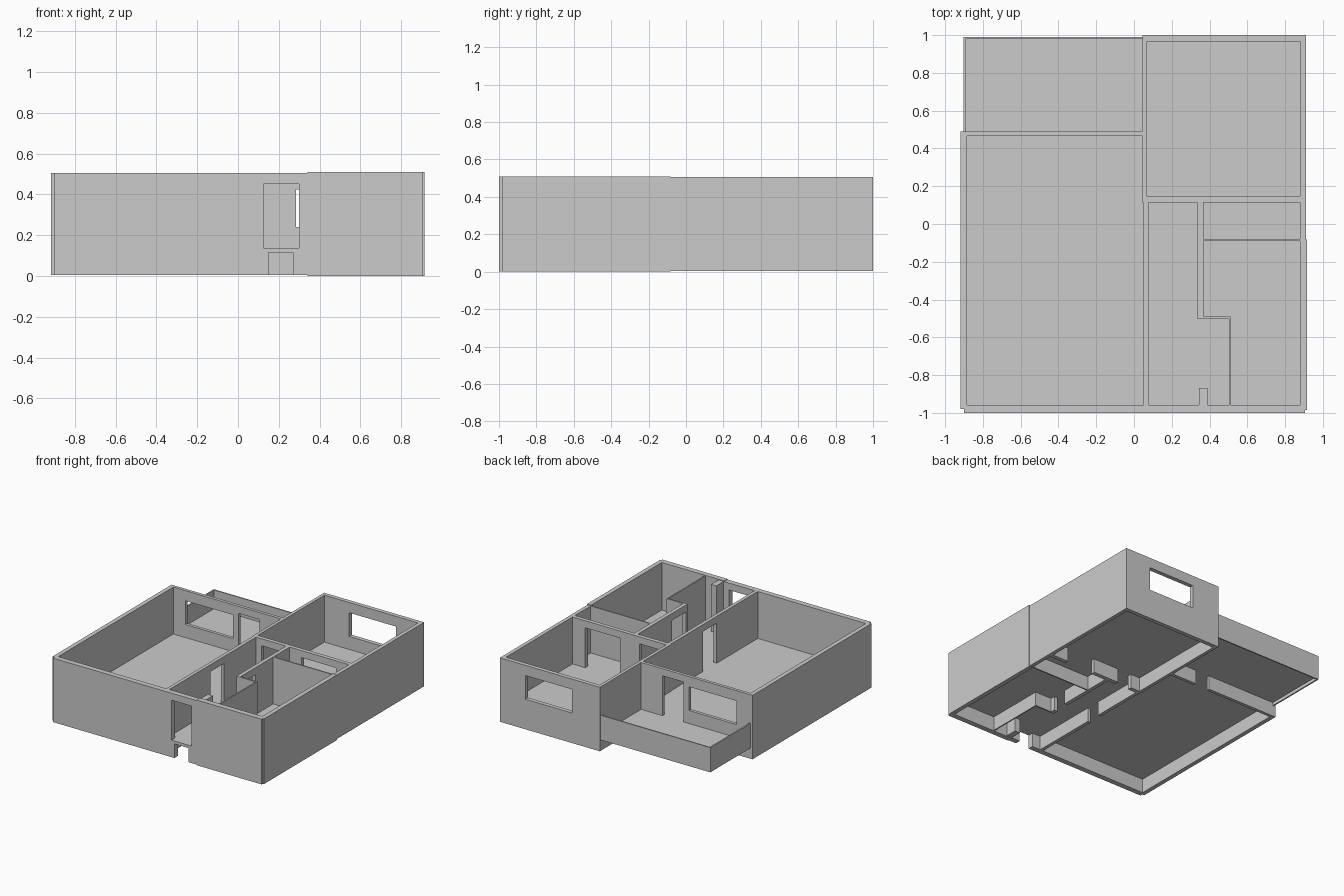
import bpy, bmesh
from mathutils import Vector

if "Cube" in bpy.data.objects:
    bpy.data.objects.remove(bpy.data.objects["Cube"])

FLOOR_LOW, FLOOR_TOP = 0.115, 0.138


def finish(name, bm):
    bmesh.ops.recalc_face_normals(bm, faces=bm.faces)
    mesh = bpy.data.meshes.new(name)
    bm.to_mesh(mesh)
    bm.free()
    ob = bpy.data.objects.new(name, mesh)
    bpy.context.collection.objects.link(ob)
    return ob


def door(lo, hi):
    """Doorway above the floor plus the narrower gap in the footing below it."""
    return [(lo, hi, FLOOR_TOP, 0.45), (lo + 0.025, hi - 0.03, -1, FLOOR_LOW)]


def window(lo, hi):
    return [(lo, hi, 0.24, 0.425)]


def wall(name, x0, x1, y0, y1, holes=(), z0=0.005, z1=0.505):
    """Straight wall along its longer side: a panel with holes, extruded to thickness."""
    along_x = (x1 - x0) > (y1 - y0)
    a0, a1 = (x0, x1) if along_x else (y0, y1)
    us = sorted({a0, a1, *[v for h in holes for v in h[:2]]})
    vs = sorted({z0, z1, *[max(v, z0) for h in holes for v in h[2:]]})
    bm = bmesh.new()
    for ua, ub in zip(us, us[1:]):
        for va, vb in zip(vs, vs[1:]):
            u, v = (ua + ub) / 2, (va + vb) / 2
            if any(h[0] < u < h[1] and h[2] < v < h[3] for h in holes):
                continue
            corners = [(ua, va), (ub, va), (ub, vb), (ua, vb)]
            bm.faces.new([bm.verts.new((p, y0, q) if along_x else (x0, p, q))
                          for p, q in corners])
    bmesh.ops.remove_doubles(bm, verts=bm.verts, dist=1e-5)
    push = Vector((0, y1 - y0, 0)) if along_x else Vector((x1 - x0, 0, 0))
    ext = bmesh.ops.extrude_face_region(bm, geom=bm.faces[:], use_keep_orig=True)
    moved = [g for g in ext["geom"] if isinstance(g, bmesh.types.BMVert)]
    bmesh.ops.translate(bm, verts=moved, vec=push)
    return finish(name, bm)


def slab(name, x0, x1, y0, y1):
    return wall(name, x0, x1, y0, y1, z0=FLOOR_LOW, z1=FLOOR_TOP)


# Outer walls
wall("front_wall", -0.90, 0.34, -1.0, -0.958, door(0.125, 0.30))
wall("front_wall_right", 0.34, 0.905, -1.0, -0.958, z0=0, z1=0.51)
wall("left_wall", -0.918, -0.884, -0.98, 0.49)
wall("right_wall_front", 0.88, 0.915, -0.985, -0.083, z0=0, z1=0.51)
wall("right_wall_back", 0.88, 0.91, -0.083, 1.0)
wall("back_wall", 0.045, 0.88, 0.967, 1.0, window(0.285, 0.69))

# Living room
wall("living_back_wall", -0.884, 0.045, 0.465, 0.49,
     door(-0.32, -0.14) + window(-0.78, -0.37))
wall("living_side_wall", 0.05, 0.077, -0.958, 0.113, door(-0.45, -0.28))
wall("bedroom_side_wall", 0.045, 0.07, 0.113, 0.967)

# Inner partitions
wall("bedroom_front_wall", 0.07, 0.88, 0.113, 0.145,
     door(0.125, 0.30) + door(0.47, 0.77))
wall("hall_wall", 0.337, 0.367, -0.49, 0.113, door(-0.48, -0.31))
wall("hall_step_wall", 0.337, 0.512, -0.502, -0.49)
wall("hall_front_wall", 0.502, 0.512, -0.958, -0.502)
wall("closet_wall", 0.367, 0.88, -0.09, -0.08)
wall("entry_stub", 0.345, 0.39, -0.958, -0.867)

# Floors
slab("living_floor", -0.884, 0.05, -0.958, 0.465)
slab("hall_floor", 0.077, 0.337, -0.958, 0.113)
slab("entry_floor", 0.337, 0.502, -0.958, -0.502)
slab("side_room_floor", 0.367, 0.88, -0.49, -0.09)
slab("side_room_front_floor", 0.512, 0.88, -0.958, -0.49)
slab("closet_floor", 0.367, 0.88, -0.08, 0.113)
slab("bedroom_floor", 0.07, 0.88, 0.145, 0.967)
slab("balcony_floor", -0.892, 0.045, 0.49, 0.98)

# Balcony parapet
wall("balcony_side_parapet", -0.903, -0.892, 0.49, 0.99, z0=0.09, z1=0.283)
wall("balcony_back_parapet", -0.892, 0.045, 0.98, 0.99, z0=0.09, z1=0.283)
